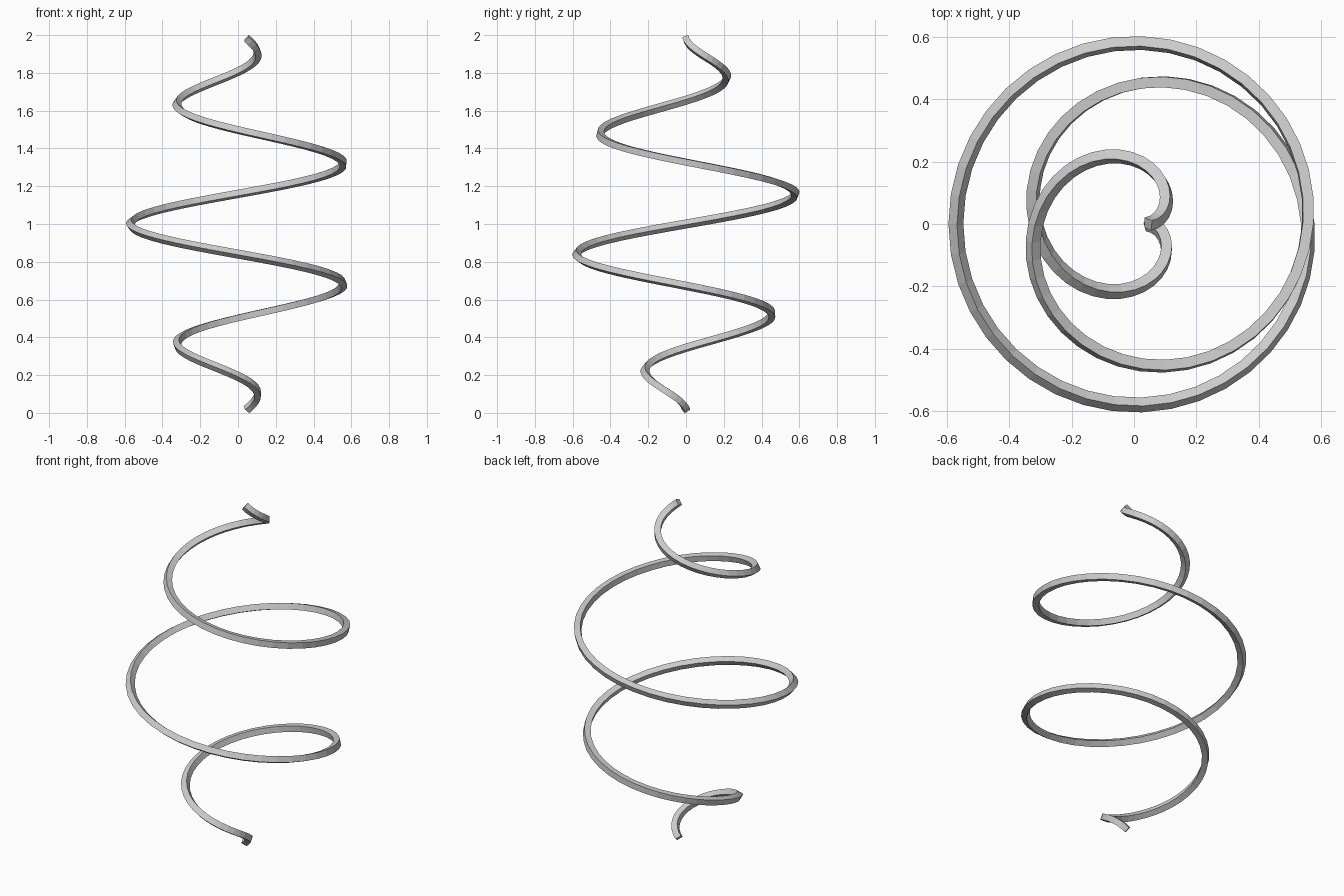
import bpy, math

if "Cube" in bpy.data.objects:
    bpy.data.objects.remove(bpy.data.objects["Cube"])

# Spiral path: three clockwise turns, radius swelling to the middle
TURNS, STEPS = 3, 120
AXIS_X = 0.025
Z0, Z1 = 0.017, 1.983

curve = bpy.data.curves.new("spiral_wire", 'CURVE')
curve.dimensions = '3D'
curve.twist_mode = 'MINIMUM'
spline = curve.splines.new('POLY')
spline.points.add(STEPS)
spline.use_smooth = False
for i, p in enumerate(spline.points):
    t = i / STEPS
    a = 2 * math.pi * TURNS * t
    r = 0.02 + 0.575 * 4 * t * (1 - t)
    p.co = (AXIS_X + r * math.cos(a), -r * math.sin(a), Z0 + (Z1 - Z0) * t, 1)

# Four-sided wire section with closed ends
curve.bevel_depth = 0.024
curve.bevel_resolution = 0
curve.use_fill_caps = True

wire = bpy.data.objects.new("spiral_wire", curve)
bpy.context.collection.objects.link(wire)

# Turn the wire into a flat-shaded mesh
bpy.context.view_layer.objects.active = wire
wire.select_set(True)
bpy.ops.object.convert(target='MESH')
bpy.ops.object.shade_flat()
